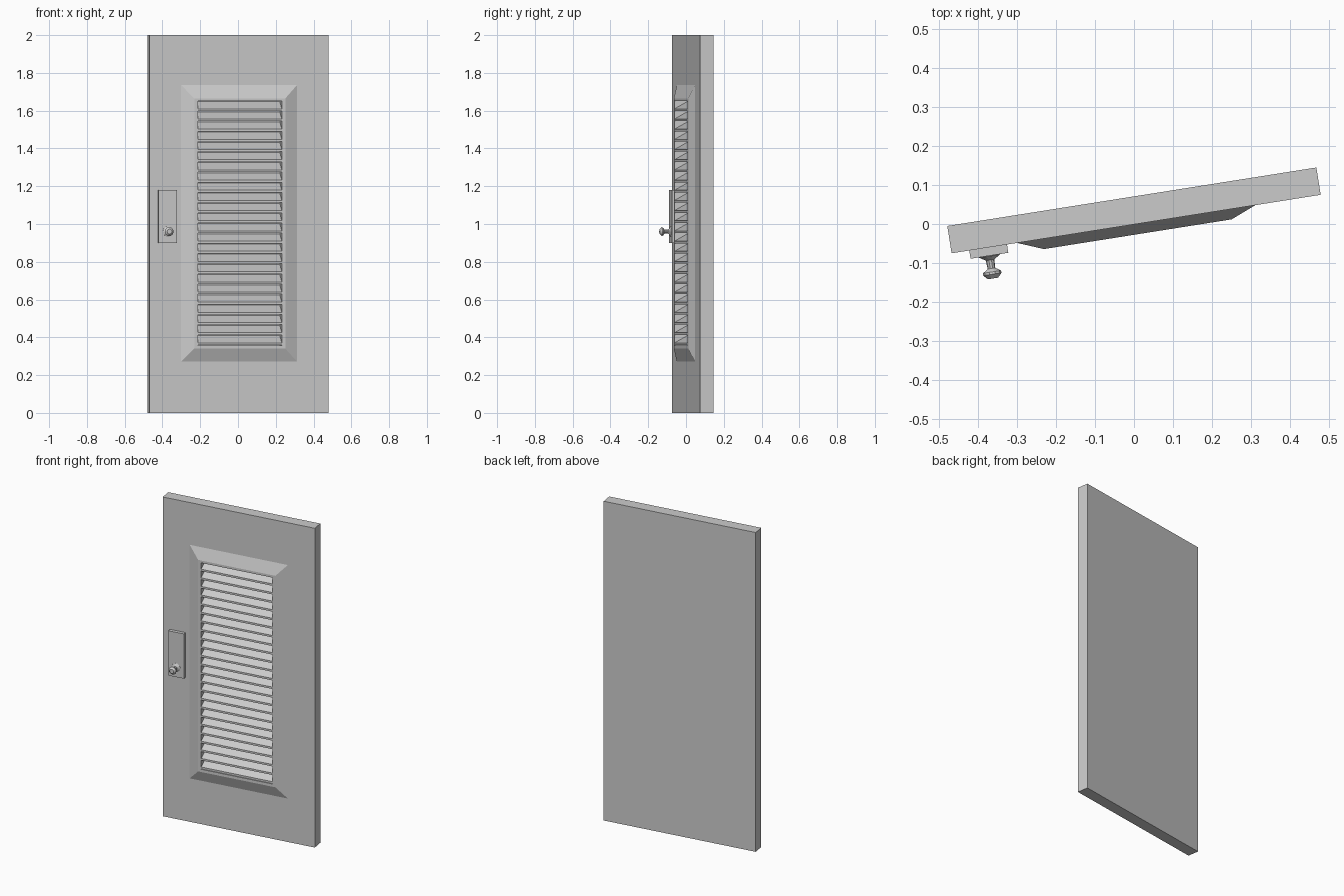
import bpy, bmesh
from math import radians, pi, cos, sin
from mathutils import Matrix

if "Cube" in bpy.data.objects:
    bpy.data.objects.remove(bpy.data.objects["Cube"])

# Local door frame: x along the width, y through the thickness (front is -y)
SWING = Matrix.Translation((0, 0.035, 0)) @ Matrix.Rotation(radians(9), 4, 'Z')
FACE, RIM, POCKET = -0.0355, -0.062, 0.007


def finish(name, bm):
    bmesh.ops.recalc_face_normals(bm, faces=bm.faces)
    mesh = bpy.data.meshes.new(name)
    bm.to_mesh(mesh)
    bm.free()
    ob = bpy.data.objects.new(name, mesh)
    bpy.context.collection.objects.link(ob)
    ob.matrix_world = SWING
    return ob


def bridge(bm, rings):
    for a, b in zip(rings, rings[1:]):
        for i in range(len(a)):
            j = (i + 1) % len(a)
            bm.faces.new((a[i], a[j], b[j], b[i]))


def rect(bm, hw, y, z0, z1, cx=0):
    return [bm.verts.new((cx + sx * hw, y, z)) for sx, z in
            ((-1, z0), (1, z0), (1, z1), (-1, z1))]


# Door leaf with raised bevelled surround and a pocket for the louvres
bm = bmesh.new()
back = rect(bm, 0.48, 0.0355, 0, 2)
rings = [back,
         rect(bm, 0.48, FACE, 0, 2),
         rect(bm, 0.31, FACE, 0.272, 1.735),
         rect(bm, 0.244, RIM, 0.34, 1.665),
         rect(bm, 0.225, RIM, 0.357, 1.65),
         rect(bm, 0.225, POCKET, 0.357, 1.65)]
bridge(bm, rings)
bm.faces.new(back)
bm.faces.new(rings[-1])
finish("door_leaf", bm)

# Sloping louvre slats, low at the front and high at the back
bm = bmesh.new()
COUNT = 24
pitch = (1.65 - 0.357) / COUNT
profile = ((RIM + 0.001, 0.0), (RIM + 0.001, 0.012),
           (POCKET, 0.05), (POCKET, 0.038))
for n in range(COUNT):
    z0 = 0.359 + n * pitch
    ends = [[bm.verts.new((x, y, z0 + z)) for y, z in profile]
            for x in (-0.225, 0.225)]
    bridge(bm, ends)
    for e in ends:
        bm.faces.new(e)
finish("louvre_slats", bm)

# Lock plate
bm = bmesh.new()
front = rect(bm, 0.049, -0.057, 0.9, 1.18, -0.385)
rear = rect(bm, 0.049, FACE + 0.002, 0.9, 1.18, -0.385)
bridge(bm, [front, rear])
bm.faces.new(front)
bm.faces.new(rear)
finish("lock_plate", bm)

# Turned knob: (radius, y) profile revolved about the door normal
bm = bmesh.new()
SIDES = 10
turned = ((0.027, -0.055), (0.027, -0.058), (0.011, -0.068), (0.010, -0.09),
          (0.023, -0.099), (0.024, -0.105), (0.013, -0.116))
rings = [[bm.verts.new((-0.385 + r * cos(2 * pi * i / SIDES), y,
                        0.96 + r * sin(2 * pi * i / SIDES)))
          for i in range(SIDES)] for r, y in turned]
bridge(bm, rings)
bm.faces.new(rings[0])
bm.faces.new(rings[-1])
finish("door_knob", bm)
